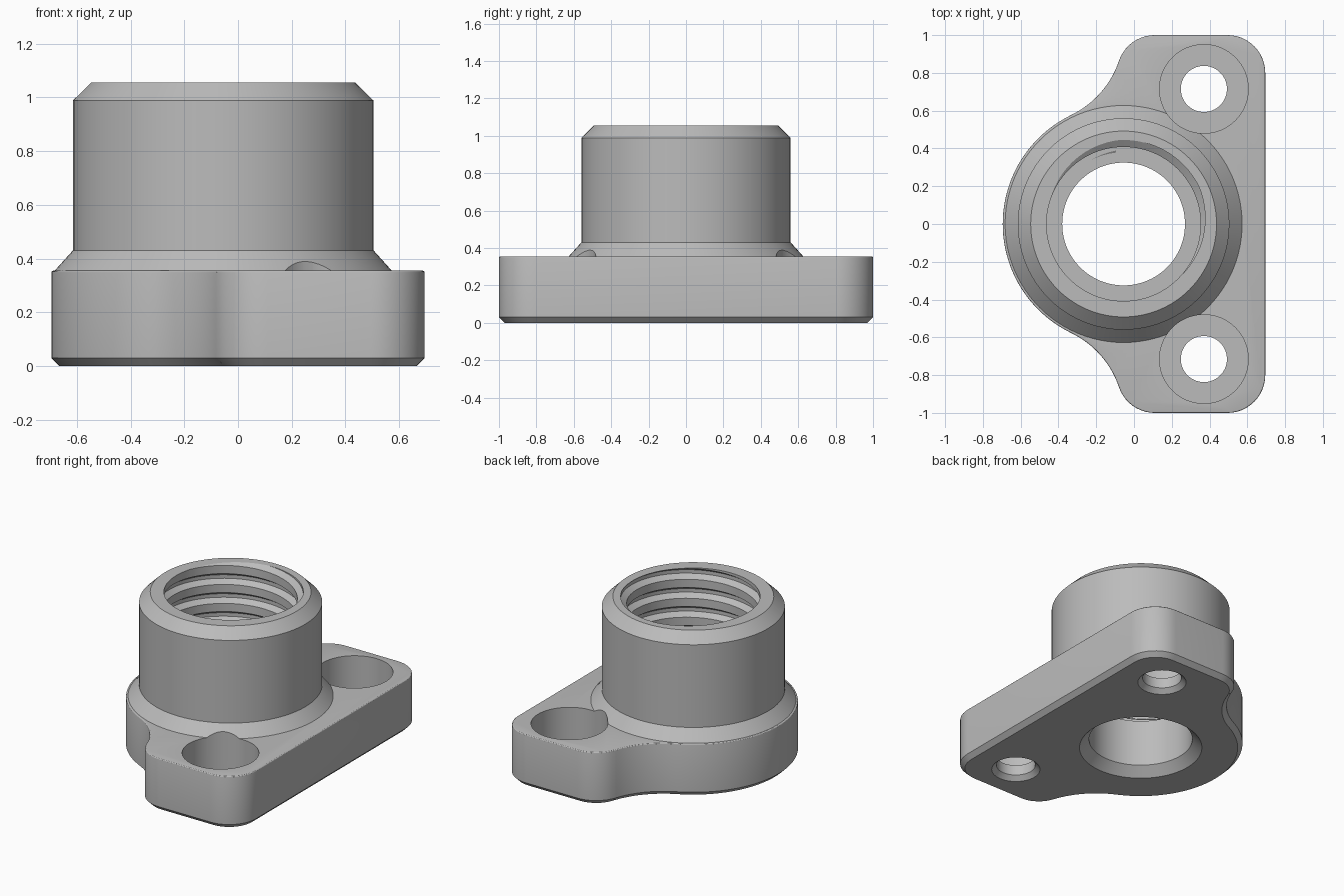
import bpy, bmesh
from math import sin, cos, pi, radians

default = bpy.data.objects.get("Cube")
if default:
    bpy.data.objects.remove(default)

GREY = (0.5, 0.5, 0.5, 1)
metal = bpy.data.materials.new("plain grey")
metal.use_nodes = True
metal.diffuse_color = GREY
metal.node_tree.nodes["Principled BSDF"].inputs["Base Color"].default_value = GREY

AXIS_X = -0.055          # centre line of the threaded collar
TOP = 1.055
DECK = 0.355             # top of the flange


def loft(name, rings):
    """Closed solid skinned through equally sized point rings."""
    bm = bmesh.new()
    loops = [[bm.verts.new(p) for p in ring] for ring in rings]
    n = len(loops[0])
    for a, b in zip(loops, loops[1:]):
        for i in range(n):
            j = (i + 1) % n
            bm.faces.new((a[i], a[j], b[j], b[i]))
    bm.faces.new(loops[0])
    bm.faces.new(loops[-1])
    bmesh.ops.recalc_face_normals(bm, faces=bm.faces)
    mesh = bpy.data.meshes.new(name)
    bm.to_mesh(mesh)
    bm.free()
    mesh.materials.append(metal)
    ob = bpy.data.objects.new(name, mesh)
    bpy.context.collection.objects.link(ob)
    return ob


def lathe(name, cx, cy, profile, steps=96):
    """Solid of revolution from (radius, height) pairs."""
    turn = [2 * pi * i / steps for i in range(steps)]
    return loft(name, [[(cx + r * cos(t), cy + r * sin(t), z) for t in turn]
                       for r, z in profile])


def arc(cx, cy, r, start, end, steps):
    angles = [radians(start + (end - start) * i / steps) for i in range(steps + 1)]
    return [(cx + r * cos(a), cy + r * sin(a)) for a in angles]


def outline(inset):
    """Flange outline, shrunk evenly by the inset."""
    half = arc(0.495, 0.8, 0.2 - inset, 0, 90, 12)            # rear corner
    half += arc(0.11, 0.8, 0.2 - inset, 90, 161.4, 10)        # front corner
    half += arc(-0.547, 1.021, 0.493 + inset, 341.4, 295.7, 14)  # concave waist
    half += arc(AXIS_X, 0, 0.64 - inset, 115.7, 180, 24)[1:]  # round nose
    return half + [(x, -y) for x, y in reversed(half[:-1])]


def combine(target, tool, operation):
    mod = target.modifiers.new(operation.lower(), 'BOOLEAN')
    mod.operation = operation
    mod.solver = 'EXACT'
    mod.object = tool
    bpy.context.view_layer.objects.active = target
    bpy.ops.object.modifier_apply(modifier=mod.name)
    bpy.data.objects.remove(tool)


# Flange plate: chamfered below, finely rounded on top
ROUND = 0.008
levels = [(0, 0.03), (0.03, 0)]
for a in (0, 30, 60, 90):
    levels.append((DECK - ROUND + ROUND * sin(radians(a)),
                   ROUND * (1 - cos(radians(a)))))
body = loft("threaded_flange", [[(x, y, z) for x, y in outline(d)] for z, d in levels])

# Collar with a conical foot and chamfered rim
collar = lathe("collar", AXIS_X, 0, [(0.5, 0.2), (0.632, 0.35), (0.56, 0.43),
                                     (0.56, 0.988), (0.492, TOP)])
combine(body, collar, 'UNION')

# Stepped bore, countersunk from below
bore = lathe("bore", AXIS_X, 0, [(0.395, -0.01), (0.325, 0.06), (0.325, 0.38),
                                 (0.408, 0.38), (0.408, 1.2)])
combine(body, bore, 'DIFFERENCE')

# Helical thread groove running out through the rim
PITCH, PER_TURN, TURNS = 0.128, 64, 5.6
section = [(0.38, -0.055), (0.445, -0.012), (0.445, 0.012), (0.38, 0.055)]
rings = []
for i in range(int(TURNS * PER_TURN) + 1):
    t = i / PER_TURN - TURNS + 0.7
    a = 2 * pi * t + radians(60)
    rings.append([(AXIS_X + r * cos(a), r * sin(a), TOP + PITCH * t + dz)
                  for r, dz in section])
combine(body, loft("thread_groove", rings), 'DIFFERENCE')

# Counterbored bolt holes, one on each side
for side in (-1, 1):
    hole = lathe("bolt_hole", 0.37, side * 0.715,
                 [(0.162, -0.01), (0.122, 0.03), (0.122, 0.1),
                  (0.235, 0.1), (0.235, 0.6)], 64)
    combine(body, hole, 'DIFFERENCE')

# Smooth curved walls, crisp edges
bpy.ops.object.select_all(action='DESELECT')
body.select_set(True)
bpy.context.view_layer.objects.active = body
bpy.ops.object.shade_smooth_by_angle(angle=radians(25))
